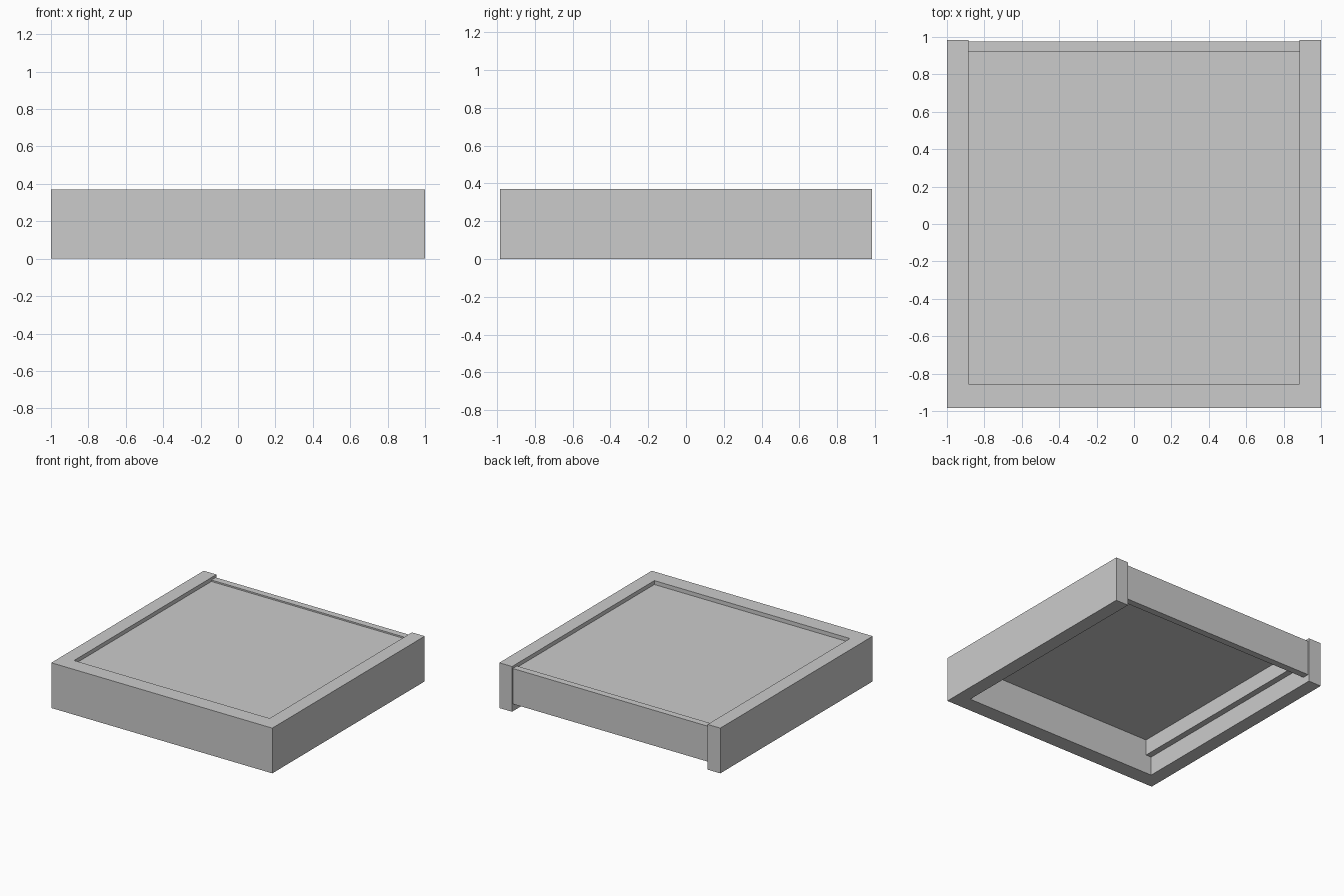
import bpy
import bmesh

cube = bpy.data.objects.get("Cube")
if cube:
    bpy.data.objects.remove(cube, do_unlink=True)

GREY = (0.6, 0.6, 0.6, 1.0)
mat = bpy.data.materials.new("plain_grey")
mat.use_nodes = True
mat.diffuse_color = GREY
mat.node_tree.nodes["Principled BSDF"].inputs["Base Color"].default_value = GREY


def prism(name, outline, z0, z1):
    """Extrude a flat outline from z0 up to z1."""
    bm = bmesh.new()
    face = bm.faces.new([bm.verts.new((x, y, z0)) for x, y in outline])
    top = bmesh.ops.extrude_face_region(bm, geom=[face])["geom"]
    verts = [v for v in top if isinstance(v, bmesh.types.BMVert)]
    bmesh.ops.translate(bm, verts=verts, vec=(0, 0, z1 - z0))
    bmesh.ops.recalc_face_normals(bm, faces=bm.faces)
    mesh = bpy.data.meshes.new(name)
    bm.to_mesh(mesh)
    bm.free()
    mesh.materials.append(mat)
    obj = bpy.data.objects.new(name, mesh)
    bpy.context.collection.objects.link(obj)
    return obj


def box(name, x0, x1, y0, y1, z0, z1):
    return prism(name, [(x0, y0), (x1, y0), (x1, y1), (x0, y1)], z0, z1)


W, D, H = 1.0, 0.985, 0.37      # half width, half depth, height
IN = 0.885                      # inner face of the sides
FRONT, BACK = -0.855, 0.92      # inner faces of front and back

# U-shaped frame: front and two sides in one piece
prism("frame", [(-W, -D), (W, -D), (W, D), (IN, D),
                (IN, FRONT), (-IN, FRONT), (-IN, D), (-W, D)], 0, H)

# Back rail, set in slightly and raised off the ground
box("back_rail", -IN, IN, BACK, 0.975, 0.06, 0.35)

# Recessed top panel
box("top_panel", -IN, IN, FRONT, BACK, 0.285, 0.338)

# Support strips under the panel along both sides
for side, sign in (("left", 1), ("right", -1)):
    x0, x1 = sorted((sign * 0.835, sign * IN))
    box(side + "_support_strip", x0, x1, FRONT, BACK, 0.155, 0.285)
